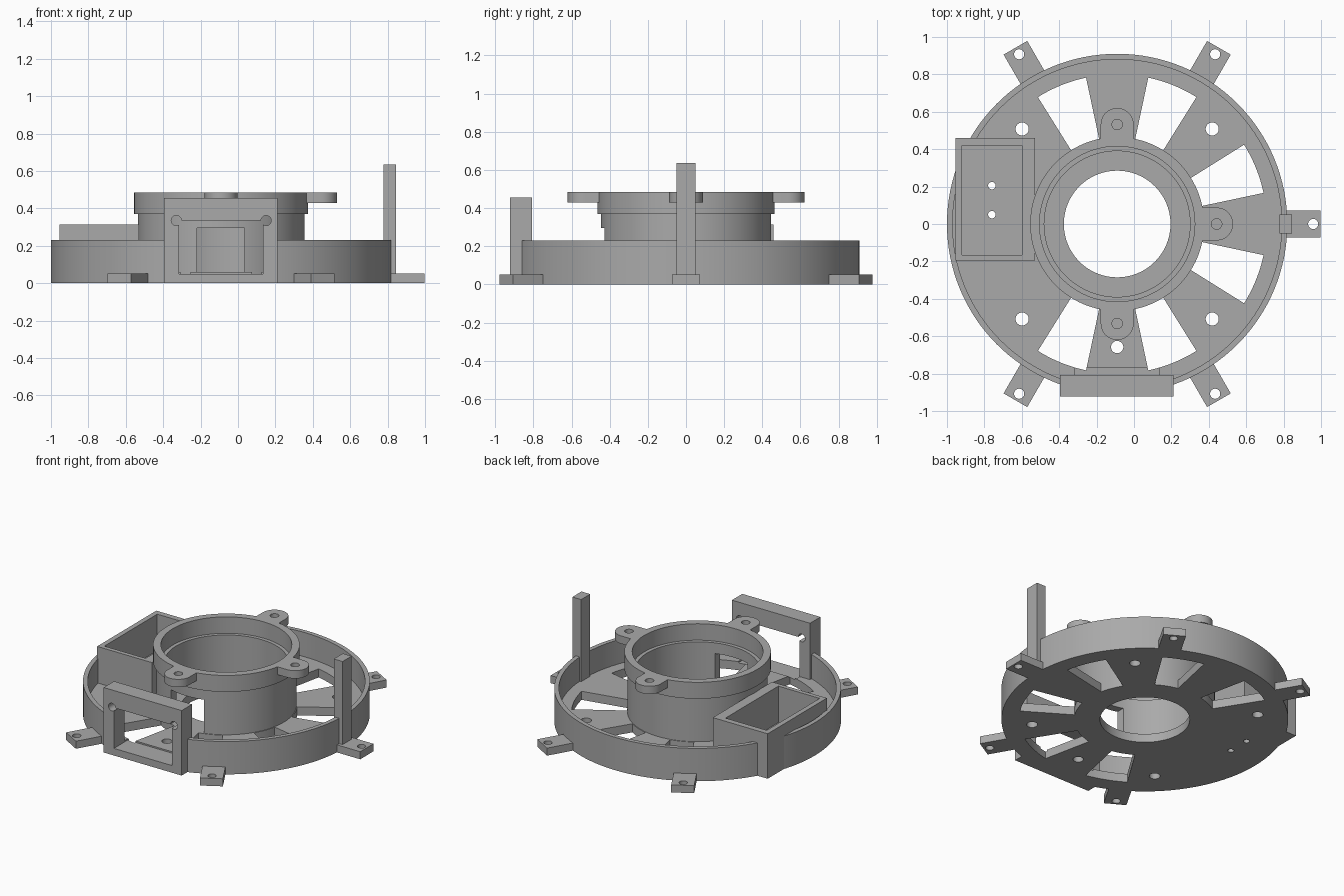
import bpy, bmesh
from math import sin, cos, pi, radians
from mathutils import Matrix, Vector

if "Cube" in bpy.data.objects:
    bpy.data.objects.remove(bpy.data.objects["Cube"])

CX = -0.09      # axis of the round body
FLOOR = 0.06    # thickness of the base plate
SEG = 128

grey = bpy.data.materials.new("plain grey")
grey.use_nodes = True
grey.diffuse_color = (0.4, 0.4, 0.4, 1)
grey.node_tree.nodes["Principled BSDF"].inputs["Base Color"].default_value = grey.diffuse_color


def make(name, bm):
    bmesh.ops.recalc_face_normals(bm, faces=bm.faces)
    mesh = bpy.data.meshes.new(name)
    bm.to_mesh(mesh)
    bm.free()
    mesh.materials.append(grey)
    ob = bpy.data.objects.new(name, mesh)
    bpy.context.collection.objects.link(ob)
    return ob


def prism(name, outline, z0, z1, turn=0):
    """Extrude an outline given around the body axis, turned by some degrees."""
    bm = bmesh.new()
    base = bm.faces.new([bm.verts.new((x, y, z0)) for x, y in outline])
    top = bmesh.ops.extrude_face_region(bm, geom=[base])["geom"]
    bmesh.ops.translate(bm, vec=(0, 0, z1 - z0),
                        verts=[v for v in top if isinstance(v, bmesh.types.BMVert)])
    place = Matrix.Translation((CX, 0, 0)) @ Matrix.Rotation(radians(turn), 4, "Z")
    bm.transform(place)
    return make(name, bm)


def box(name, x0, x1, y0, y1, z0, z1):
    bm = bmesh.new()
    bmesh.ops.create_cube(bm, size=1)
    bm.transform(Matrix.Translation(((x0 + x1) / 2, (y0 + y1) / 2, (z0 + z1) / 2))
                 @ Matrix.Diagonal((x1 - x0, y1 - y0, z1 - z0, 1)))
    return make(name, bm)


def arc(r, a0, a1, n, x=0, y=0):
    return [(x + r * cos(radians(a0 + (a1 - a0) * i / n)),
             y + r * sin(radians(a0 + (a1 - a0) * i / n))) for i in range(n + 1)]


def disc(name, r, z0, z1, x=0, y=0, n=32):
    return prism(name, arc(r, 0, 360, n, x, y)[:-1], z0, z1)


def lathe(name, profile):
    """Revolve a closed (radius, height) profile around the body axis."""
    bm = bmesh.new()
    rows = [[bm.verts.new((CX + r * cos(2 * pi * i / SEG), r * sin(2 * pi * i / SEG), z))
             for r, z in profile] for i in range(SEG)]
    for i in range(SEG):
        a, b = rows[i], rows[(i + 1) % SEG]
        for j in range(len(profile)):
            k = (j + 1) % len(profile)
            bm.faces.new((a[j], b[j], b[k], a[k]))
    return make(name, bm)


def cut(ob, cutters):
    bpy.context.view_layer.objects.active = ob
    for c in cutters:
        mod = ob.modifiers.new("cut", "BOOLEAN")
        mod.operation, mod.solver, mod.object = "DIFFERENCE", "EXACT", c
        bpy.ops.object.modifier_apply(modifier=mod.name)


# Shared cutters
slots = [prism("slot_cutter", arc(0.80, a, a + 20, 12) + arc(0.45, a + 20, a, 12), -1, 0.2)
         for a in (12, 58, 102, -32, -78, -122)]
bolt_holes = [disc("bolt_cutter", 0.035, -1, 1, sx * 0.508, sy * 0.508)
              for sx in (-1, 1) for sy in (-1, 1)]
front_hole = disc("front_hole_cutter", 0.033, -1, 0.2, 0, -0.658)
centre_hole = disc("centre_cutter", 0.285, -1, 0.2, n=SEG)
tray_holes = [disc("tray_hole_cutter", 0.02, -1, 0.2, -0.67, y) for y in (0.05, 0.205)]
tray_space = box("tray_cutter", -0.92, -0.60, -0.165, 0.42, FLOOR, 1)
frame_window = box("frame_cutter", -0.315, 0.135, -1.2, -0.77, 0.05, 0.335)
hub_window = box("hub_window_cutter", -0.22, 0.035, -0.7, -0.2, FLOOR, 0.295)
frame_holes = []
for x in (-0.33, 0.15):
    hole = disc("frame_hole_cutter", 0.027, -0.2, 0.2)
    hole.data.transform(Matrix.Translation((x, -0.86, 0.335))
                        @ Matrix.Rotation(pi / 2, 4, "X") @ Matrix.Translation((-CX, 0, 0)))
    frame_holes.append(hole)
cutters = slots + bolt_holes + tray_holes + frame_holes + [
    front_hole, centre_hole, tray_space, frame_window, hub_window]

# Base plate and outer rim
plate = disc("base_plate", 0.91, 0, FLOOR, n=SEG)
cut(plate, slots + bolt_holes + tray_holes + [front_hole, centre_hole, frame_window])
rim = lathe("outer_rim", [(0.88, 0.02), (0.91, 0.02), (0.91, 0.23), (0.88, 0.23)])
cut(rim, [tray_space, frame_window])

# Central hub with stepped bore and flange
hub = lathe("hub", [(0.39, 0.03), (0.445, 0.03), (0.445, 0.37), (0.465, 0.37),
                    (0.465, 0.485), (0.415, 0.485), (0.415, 0.37), (0.39, 0.37)])
cut(hub, [hub_window])
parts = [plate, rim, hub]

# Rounded ears on the flange
for side, turn in (("left", 0), ("back", 90), ("front", -90)):
    ear = prism(side + "_ear", [(0.44, -0.088)] + arc(0.088, -90, 90, 24, 0.532)
                + [(0.44, 0.088)], 0.43, 0.485, turn)
    spot = Matrix.Rotation(radians(turn), 3, "Z") @ Vector((0.532, 0, 0))
    hole = disc("ear_cutter", 0.028, 0, 1, spot.x, spot.y)
    cut(ear, [hole])
    cutters.append(hole)
    parts.append(ear)

# Mounting feet around the rim
for i, turn in enumerate((0, 60, 120, -60, -120)):
    foot = prism("foot_%d" % (i + 1), [(0.85, -0.073), (1.088, -0.073),
                                       (1.088, 0.073), (0.85, 0.073)], 0, 0.053, turn)
    hole = disc("foot_cutter", 0.027, -1, 1, 1.048 * cos(radians(turn)),
                1.048 * sin(radians(turn)))
    cut(foot, [hole])
    cutters.append(hole)
    parts.append(foot)

# Upright post, side tray and front frame
parts.append(box("post", 0.777, 0.845, -0.05, 0.05, 0, 0.635))
tray = box("side_tray", -0.955, -0.53, -0.195, 0.46, 0, 0.315)
cut(tray, [tray_space] + tray_holes + bolt_holes)
frame = box("front_frame", -0.395, 0.21, -0.923, -0.808, 0, 0.455)
cut(frame, [frame_window] + frame_holes)
parts += [tray, frame]

# Tidy up the cutters and smooth the round faces
for c in cutters:
    bpy.data.objects.remove(c)
bpy.ops.object.select_all(action="DESELECT")
for ob in parts:
    ob.select_set(True)
bpy.context.view_layer.objects.active = plate
bpy.ops.object.shade_smooth_by_angle(angle=radians(30))
